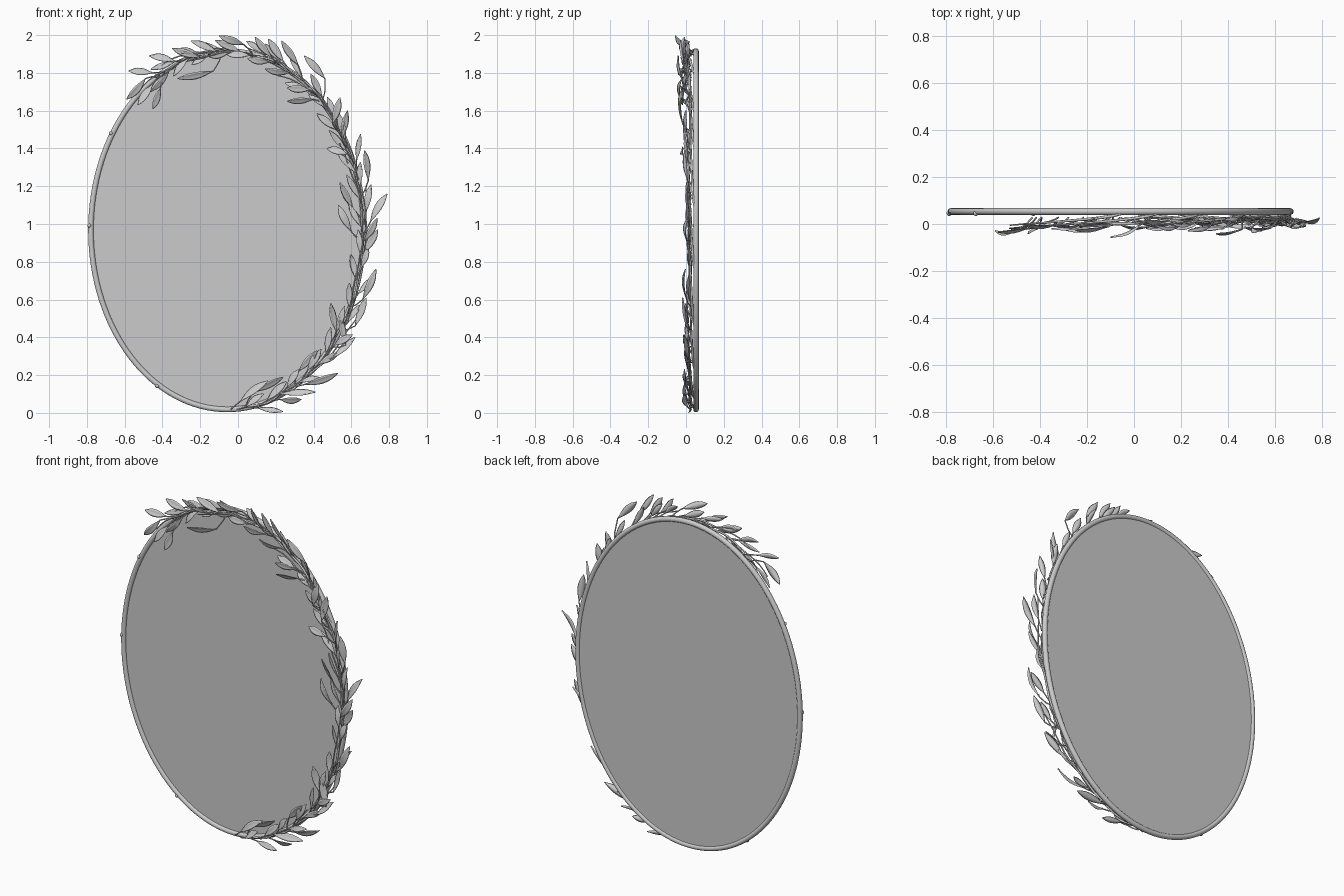
import bpy, bmesh, math, random
from mathutils import Vector

if "Cube" in bpy.data.objects:
    bpy.data.objects.remove(bpy.data.objects["Cube"])

random.seed(4)
CX, CZ, A, B = -0.057, 0.967, 0.722, 0.949   # frame centre line
FY = 0.053


def ell(a, off=0.0, y=FY):
    n = Vector((math.cos(a) / A, 0, math.sin(a) / B)).normalized()
    return Vector((CX + A * math.cos(a), y, CZ + B * math.sin(a))) + n * off


def tangent(a):
    return Vector((-A * math.sin(a), 0, B * math.cos(a))).normalized()


def tube(name, pts, radius, cyclic=False, radii=None, sides=2):
    cu = bpy.data.curves.new(name, 'CURVE')
    cu.dimensions = '3D'
    cu.bevel_depth = radius
    cu.bevel_resolution = sides
    cu.use_fill_caps = True
    sp = cu.splines.new('POLY')
    sp.points.add(len(pts) - 1)
    for i, p in enumerate(pts):
        sp.points[i].co = (*p, 1)
        sp.points[i].radius = radii[i] if radii else 1
    sp.use_cyclic_u = cyclic
    sp.use_smooth = True
    ob = bpy.data.objects.new(name, cu)
    bpy.context.collection.objects.link(ob)
    return ob


def finish(name, bm):
    bmesh.ops.recalc_face_normals(bm, faces=bm.faces)
    for f in bm.faces:
        f.smooth = True
    me = bpy.data.meshes.new(name)
    bm.to_mesh(me)
    bm.free()
    ob = bpy.data.objects.new(name, me)
    bpy.context.collection.objects.link(ob)
    return ob


# Oval frame
N = 128
tube("oval_frame", [ell(2 * math.pi * i / N) for i in range(N)], 0.0145, True, sides=5)

# Mirror plate
bm = bmesh.new()
ring = [bm.verts.new(ell(2 * math.pi * i / N, -0.004, 0.051)) for i in range(N)]
plate = bm.faces.new(ring)
ext = bmesh.ops.extrude_face_region(bm, geom=[plate])
bmesh.ops.translate(bm, vec=(0, 0.008, 0),
                    verts=[v for v in ext['geom'] if isinstance(v, bmesh.types.BMVert)])
mirror = finish("mirror_plate", bm)
for f in mirror.data.polygons:
    f.use_smooth = False

# Small bud knots on the bare side of the frame
for deg in (147.5, 178.5, 239.5):
    bm = bmesh.new()
    bmesh.ops.create_uvsphere(bm, u_segments=12, v_segments=8, radius=0.011)
    bmesh.ops.translate(bm, vec=ell(math.radians(deg), 0.008, 0.045), verts=bm.verts)
    finish("bud_knot", bm)

# Overlapping vine stems: start deg, end deg, end radial offset, end y
stems = [(-84, -45, -0.01, 0.01), (-70, -28, 0.05, 0.01), (-50, -8, -0.02, 0.015),
         (-32, 14, 0.03, 0.01), (-12, 30, -0.04, 0.01), (8, 48, 0.0, 0.015),
         (28, 66, -0.05, 0.01), (42, 82, 0.03, -0.005), (62, 106, -0.02, -0.015),
         (78, 118, 0.04, -0.01), (90, 130, 0.01, -0.005)]
for s, e, off, y in stems:
    pts, rad = [], []
    for i in range(15):
        t = i / 14
        a = math.radians(s + (e - s) * t)
        wob = 0.006 * math.sin(t * 14 + s)
        pts.append(ell(a, off * t * t + wob, 0.044 + (y - 0.044) * t ** 0.6))
        rad.append(1 - 0.6 * t)
    tube("vine_stem", pts, 0.007, radii=rad)

leaves = bmesh.new()


def leaf(base, tip, width, bend, roll):
    """Closed lens-section leaf with an arched midrib."""
    d = (tip - base)
    u = d.normalized()
    side = u.cross(Vector((0, -1, 0))).normalized()
    up = side.cross(u).normalized()
    side, up = (side * math.cos(roll) + up * math.sin(roll),
                up * math.cos(roll) - side * math.sin(roll))
    rings = []
    for t in (0, .1, .22, .36, .5, .64, .78, .9, 1):
        w = max(0.002, width * math.sin(math.pi * t ** 1.15) ** 0.8 if 0 < t < 1 else 0)
        c = base + d * t + up * bend * math.sin(math.pi * t)
        rings.append([leaves.verts.new(c + side * w * x + up * (w * 0.3 * abs(x) + h))
                      for x, h in ((-1, 0), (-.5, .0025), (0, .002), (.5, .0025),
                                   (1, 0), (.5, -.002), (0, -.0035), (-.5, -.002))])
    for r, q in zip(rings, rings[1:]):
        for i in range(8):
            j = (i + 1) % 8
            leaves.faces.new((r[i], r[j], q[j], q[i]))
    leaves.faces.new(rings[0])
    leaves.faces.new(rings[-1])


def sprig(base, tip, width=0.021):
    a = math.atan2((base.z - CZ) / B, (base.x - CX) / A)
    root = ell(a - 0.07, 0, 0.028)
    mid = (root + base) / 2 - (tip - base) * 0.06
    tube("leaf_stalk", [root, mid, base, base + (tip - base) * 0.1], 0.0035, sides=1)
    leaf(base, tip, width, random.uniform(-0.008, 0.012), random.uniform(-0.6, 0.6))


# Outstanding leaves in two groups: tip x, tip z, base x, base z
upper = [(-.58, 1.81, -.45, 1.80), (-.59, 1.66, -.49, 1.77), (-.53, 1.63, -.45, 1.74),
         (-.45, 1.61, -.41, 1.72), (-.47, 1.89, -.33, 1.86), (-.32, 1.77, -.13, 1.81),
         (-.35, 1.93, -.20, 1.88), (-.25, 1.97, -.11, 1.91), (-.10, 1.995, .03, 1.95),
         (.09, 1.99, .18, 1.88), (.16, 1.98, .24, 1.86), (.23, 1.97, .32, 1.84),
         (.35, 1.89, .46, 1.77), (.26, 1.65, .40, 1.66), (.26, 1.72, .38, 1.71),
         (.54, 1.67, .50, 1.53), (.58, 1.60, .55, 1.45), (.47, 1.40, .58, 1.37)]
lower = [(.67, 1.39, .69, 1.23), (.79, 1.16, .70, 1.01), (.54, 1.22, .61, 1.08),
         (.53, 1.10, .60, .96), (.74, .97, .67, .85), (.73, .76, .66, .60),
         (.68, .61, .62, .46), (.62, .40, .50, .29), (.49, .58, .52, .43),
         (.54, .51, .57, .36), (.53, .21, .35, .15), (.41, .11, .22, .10),
         (.24, .19, .08, .11), (.16, .17, .01, .06), (.42, .33, .32, .22)]
for group, ymid in ((upper, -0.012), (lower, 0.012)):
    for tx, tz, bx, bz in group:
        y = ymid + random.uniform(-0.012, 0.012)
        dy = -0.055 if tz > 1.98 and tx < 0 else random.uniform(-0.02, 0.012)
        sprig(Vector((bx, y, bz)), Vector((tx, y + dy, tz)))

# Filler leaves hugging the frame, alternating sides
deg, k = -82.0, 1
while deg < 120:
    a = math.radians(deg)
    k = -k
    y = (0.0 if deg > 50 else 0.016) + random.uniform(-0.012, 0.01)
    base = ell(a, k * random.uniform(0.0, 0.02), y)
    n = (ell(a, 1) - ell(a)).normalized()
    ang = k * random.uniform(0.15, 0.5)
    d = tangent(a) * math.cos(ang) + n * math.sin(ang)
    tip = base + d * random.uniform(0.11, 0.15) + Vector((0, random.uniform(-0.02, 0.012), 0))
    sprig(base, tip, random.uniform(0.016, 0.021))
    deg += random.uniform(3.6, 5.2)

finish("leaves", leaves)
